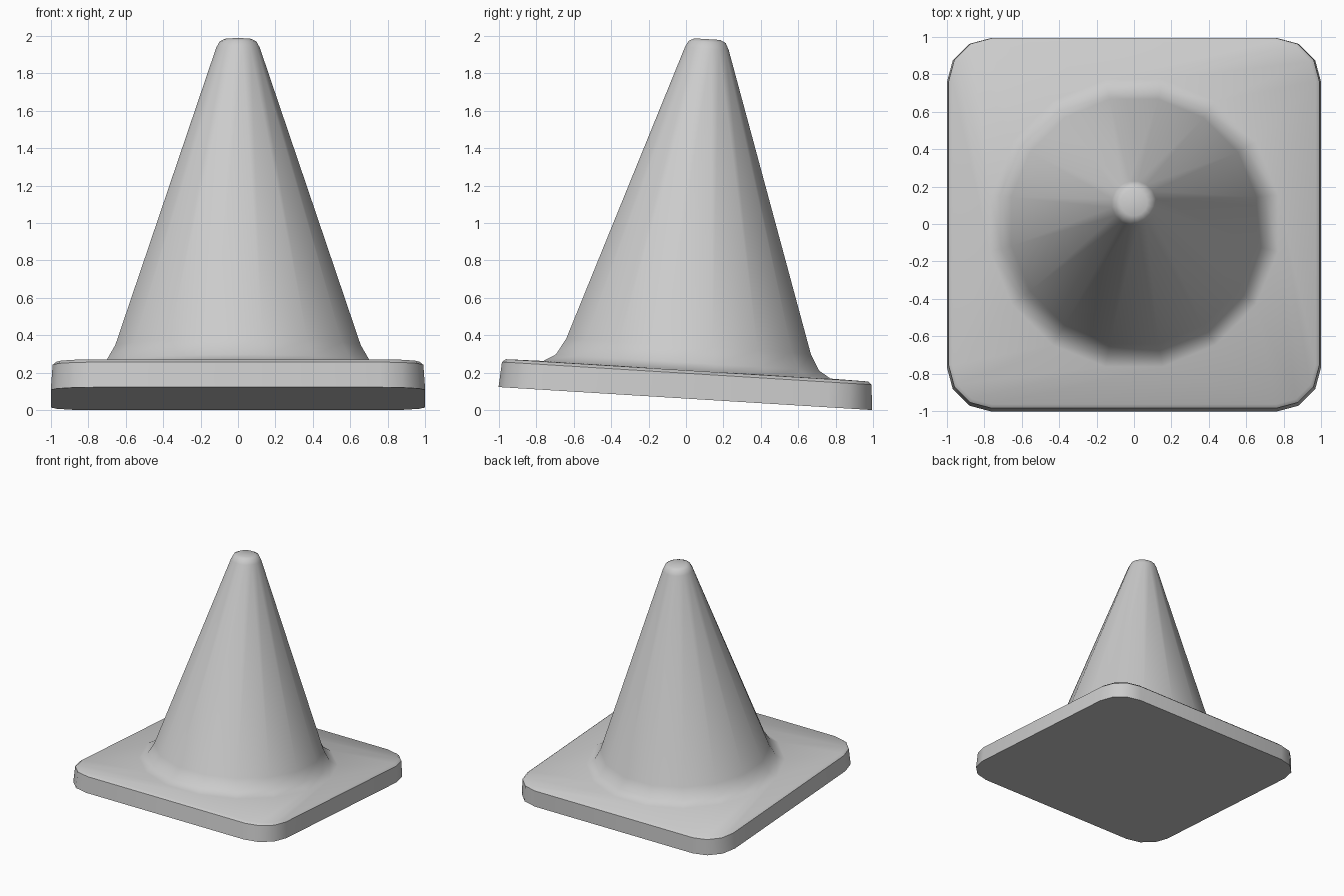
import bpy, bmesh, math

if "Cube" in bpy.data.objects:
    bpy.data.objects.remove(bpy.data.objects["Cube"])

TILT = math.radians(-3.52)
bm = bmesh.new()


def square_ring(inset, z):
    # rounded square, four points per corner
    pts = []
    c, r = 0.76, 0.24 - inset
    for q in range(4):
        sx, sy = ((1, 1), (-1, 1), (-1, -1), (1, -1))[q]
        for i in range(4):
            a = math.radians(90 * q + 30 * i)
            pts.append(bm.verts.new((sx * c + r * math.cos(a), sy * c + r * math.sin(a), z)))
    return pts


def round_ring(r, z):
    # 16-sided circle aligned with the square's points
    return [bm.verts.new((r * math.cos((k + 1.5) * math.pi / 8),
                          r * math.sin((k + 1.5) * math.pi / 8), z)) for k in range(16)]


# base slab, then flare, cone and rounded tip
rings = [square_ring(d, z) for d, z in ((0, 0), (0.01, 0.135), (0.03, 0.151))]
rings += [round_ring(r * 1.012, z) for r, z in (
    (0.775, 0.154), (0.71, 0.193), (0.66, 0.28), (0.118, 1.875), (0.1, 1.91), (0.07, 1.925))]

for a, b in zip(rings, rings[1:]):
    for i in range(16):
        j = (i + 1) % 16
        bm.faces.new((a[i], a[j], b[j], b[i]))
bm.faces.new(rings[0][::-1])
bm.faces.new(rings[-1])
bmesh.ops.recalc_face_normals(bm, faces=bm.faces)

mesh = bpy.data.meshes.new("traffic_cone")
bm.to_mesh(mesh)
bm.free()
cone = bpy.data.objects.new("traffic_cone", mesh)
bpy.context.collection.objects.link(cone)

# whole cone leans toward the back
cone.rotation_euler.x = TILT
cone.location = (0, -0.004, 0.0614)

bpy.context.view_layer.objects.active = cone
cone.select_set(True)
bpy.ops.object.shade_smooth_by_angle(angle=math.radians(42))
